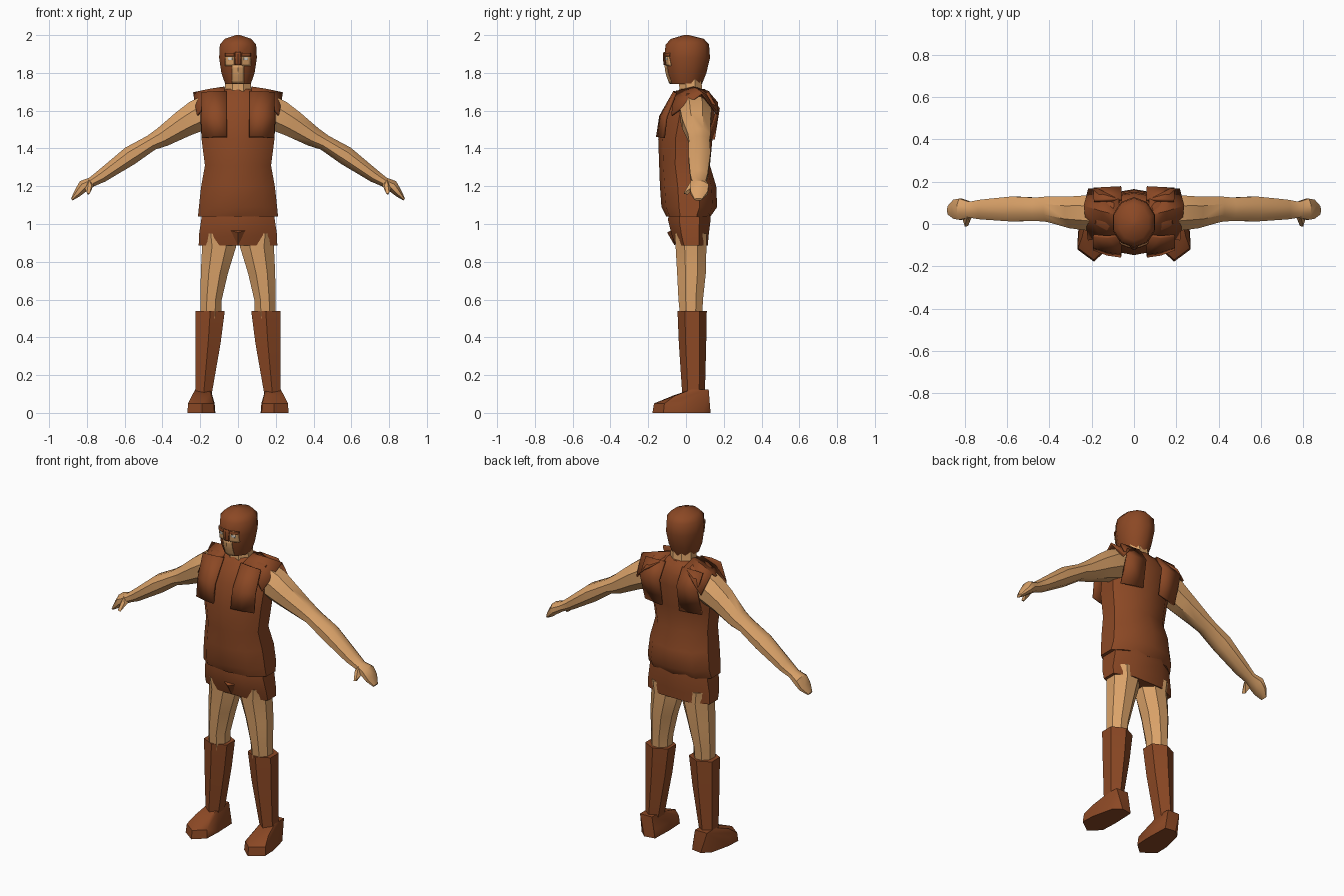
import bpy, bmesh, math
from mathutils import Vector
from mathutils.bvhtree import BVHTree

if "Cube" in bpy.data.objects:
    bpy.data.objects.remove(bpy.data.objects["Cube"])


def material(name, rgb):
    m = bpy.data.materials.new(name)
    m.diffuse_color = (*rgb, 1)
    m.use_nodes = True
    m.node_tree.nodes["Principled BSDF"].inputs["Base Color"].default_value = m.diffuse_color
    return m


LEATHER = material("brown leather", (0.26, 0.065, 0.018))
SKIN = material("tan skin", (0.70, 0.36, 0.14))
EYE = material("pale eye", (0.85, 0.80, 0.72))


def finish(name, bm, mat, mirror=False, thick=0, angle=40):
    bmesh.ops.recalc_face_normals(bm, faces=bm.faces)
    me = bpy.data.meshes.new(name)
    bm.to_mesh(me)
    bm.free()
    me.materials.append(mat)
    ob = bpy.data.objects.new(name, me)
    bpy.context.collection.objects.link(ob)
    bpy.ops.object.select_all(action='DESELECT')
    ob.select_set(True)
    bpy.context.view_layer.objects.active = ob
    bpy.ops.object.shade_smooth_by_angle(angle=math.radians(angle))
    if thick:
        mod = ob.modifiers.new("thickness", 'SOLIDIFY')
        mod.thickness = thick
        mod.offset = 0
    if mirror:
        mod = ob.modifiers.new("mirror", 'MIRROR')
        mod.use_clip = False
        mod.use_mirror_merge = False
    return ob


def loft(name, rings, mat, n=8, tilt=0, power=1, **kw):
    """Rings are (x, z, half width, y front, y back), widths tilted in xz."""
    bm = bmesh.new()
    angs = [2 * math.pi * (i + 0.5) / n for i in range(n)]
    soft = lambda v: math.copysign(abs(v) ** power, v)
    cs = [soft(math.cos(a)) for a in angs]
    sn = [soft(math.sin(a)) for a in angs]
    mc, ms = max(cs), max(sn)
    t = math.radians(tilt)
    loops = []
    for x, z, r, y0, y1 in rings:
        loops.append([bm.verts.new((x + r * c / mc * math.cos(t),
                                    (y0 + y1) / 2 + (y1 - y0) / 2 * s / ms,
                                    z + r * c / mc * math.sin(t))) for c, s in zip(cs, sn)])
    for a, b in zip(loops, loops[1:]):
        for i in range(n):
            j = (i + 1) % n
            bm.faces.new((a[i], a[j], b[j], b[i]))
    bm.faces.new(loops[0])
    bm.faces.new(loops[-1])
    return finish(name, bm, mat, **kw)


def sheet(name, rows, mat, **kw):
    bm = bmesh.new()
    g = [[bm.verts.new(p) for p in row] for row in rows]
    for a, b in zip(g, g[1:]):
        for i in range(len(a) - 1):
            bm.faces.new((a[i], a[i + 1], b[i + 1], b[i]))
    return finish(name, bm, mat, **kw)


def hull(name, pts, mat, **kw):
    bm = bmesh.new()
    for p in pts:
        bm.verts.new(p)
    res = bmesh.ops.convex_hull(bm, input=bm.verts)
    loose = [v for v in bm.verts if not v.link_faces]
    bmesh.ops.delete(bm, geom=loose, context='VERTS')
    return finish(name, bm, mat, **kw)


# Helmet
helmet = loft("helmet", [(0, 1.742, .068, -.085, .085), (0, 1.80, .088, -.105, .108),
                         (0, 1.88, .10, -.115, .127), (0, 1.95, .096, -.108, .122),
                         (0, 1.98, .07, -.08, .095), (0, 2.0, .012, -.012, .016)], LEATHER, n=10)
tree = BVHTree.FromPolygons([v.co for v in helmet.data.vertices],
                            [p.vertices[:] for p in helmet.data.polygons])


# Face openings: thin plates laid on the helmet front
def face_plate(name, x0, x1, z0, z1, mat, off, nx=6, nz=6, mirror=False):
    rows = []
    for j in range(nz + 1):
        z = z0 + (z1 - z0) * j / nz
        row = []
        for i in range(nx + 1):
            x = x0 + (x1 - x0) * i / nx
            hit = tree.ray_cast(Vector((x, -1, z)), Vector((0, 1, 0)))[0]
            row.append((x, (hit.y if hit else -.08) - off, z))
        rows.append(row)
    sheet(name, rows, mat, thick=.004, mirror=mirror)


face_plate("mouth_opening", -.03, .03, 1.744, 1.842, SKIN, .002)
face_plate("eye_opening", .02, .066, 1.838, 1.905, SKIN, .002, mirror=True)
face_plate("brow", .02, .068, 1.888, 1.905, LEATHER, .006, mirror=True)
face_plate("eye", .03, .052, 1.868, 1.882, EYE, .004, mirror=True)
face_plate("nose_guard", -.016, .016, 1.842, 1.91, LEATHER, .006)

# Neck
loft("neck", [(0, 1.66, .08, -.045, .10), (0, 1.72, .07, -.035, .085),
              (0, 1.78, .066, -.04, .08)], SKIN)

# Tunic body
loft("tunic", [(0, 1.04, .212, -.105, .13), (0, 1.09, .207, -.13, .165),
               (0, 1.20, .195, -.138, .16), (0, 1.31, .175, -.142, .127),
               (0, 1.45, .193, -.147, .14), (0, 1.58, .20, -.118, .152),
               (0, 1.65, .20, -.085, .145), (0, 1.69, .18, -.05, .12),
               (0, 1.715, .085, -.035, .10)], LEATHER, n=10, power=.85)

# Shoulder harness: front strap, roof over the shoulder, back strap
strap = [(1.46, -.152, -.118), (1.57, -.135, -.105), (1.70, -.052, -.055)]
sheet("front_strap", [[(.06, yi, z), (.125, (yi + yo) / 2 - .008, z), (.192, yo, z - .005)]
                      for z, yi, yo in strap], LEATHER, thick=.014, mirror=True)
strap = [(1.45, .146, .115), (1.61, .172, .165), (1.70, .115, .11)]
sheet("back_strap", [[(.06, yi, z), (.19, yo, z - .005)] for z, yi, yo in strap],
      LEATHER, thick=.014, mirror=True)
sheet("shoulder_guard", [[(.07, -.05, 1.70), (.15, -.065, 1.66), (.215, -.075, 1.575)],
                         [(.07, .04, 1.722), (.15, .06, 1.71), (.235, .085, 1.692)],
                         [(.07, .115, 1.70), (.17, .165, 1.64), (.215, .165, 1.585)]],
      LEATHER, thick=.012, mirror=True, angle=20)

# Shorts with front and back wedge
loft("shorts", [(0, .885, .208, -.055, .115), (0, .94, .207, -.075, .12),
                (0, 1.02, .195, -.095, .13), (0, 1.08, .185, -.09, .125)], LEATHER, power=.85)
hull("front_wedge", [(-.04, -.08, .965), (.04, -.08, .965), (0, -.06, .885),
                     (0, -.10, .955), (0, -.05, .98)], LEATHER, angle=20)

# Bare thighs
loft("thighs", [(.105, .95, .095, -.06, .11), (.10, .88, .09, -.055, .108),
                (.125, .74, .072, -.047, .105), (.142, .60, .056, -.04, .09),
                (.145, .50, .055, -.03, .085)], SKIN, mirror=True)

# Boot shafts
loft("boot_shafts", [(.147, .54, .077, -.045, .11), (.158, .37, .066, -.038, .107),
                     (.182, .10, .043, -.02, .10)], LEATHER, n=6, mirror=True, angle=25)

# Shoes, splayed slightly outwards
outline = [(.125, .12), (.19, .13), (.235, .09), (.265, -.04), (.268, -.12),
           (.19, -.178), (.125, -.12), (.12, -.02)]
pts = [(x, y, 0) for x, y in outline]
pts += [(.192 + (x - .192) * .95, y * .95, .05) for x, y in outline]
pts += [(x, y, .125) for x in (.145, .225) for y in (.03, .12)]
pts += [(.15, -.06, .095), (.245, -.06, .09)]
hull("shoes", pts, LEATHER, mirror=True)

# Arms with hands
loft("arms", [(.15, 1.60, .088, -.035, .13), (.21, 1.575, .085, -.03, .135),
              (.29, 1.53, .072, -.02, .13), (.40, 1.46, .053, .01, .13),
              (.46, 1.43, .042, .015, .125), (.57, 1.362, .05, .012, .13),
              (.72, 1.255, .035, .022, .115), (.775, 1.222, .026, .03, .105),
              (.82, 1.20, .032, .02, .12), (.85, 1.165, .022, .025, .115),
              (.88, 1.13, .007, .045, .085)], SKIN, tilt=58, mirror=True)
hull("thumbs", [(.76, .05, 1.215), (.81, .05, 1.20), (.79, .03, 1.235), (.775, .015, 1.205),
                (.81, .02, 1.185), (.785, -.01, 1.16), (.80, -.012, 1.165), (.795, .008, 1.155)],
     SKIN, mirror=True)
